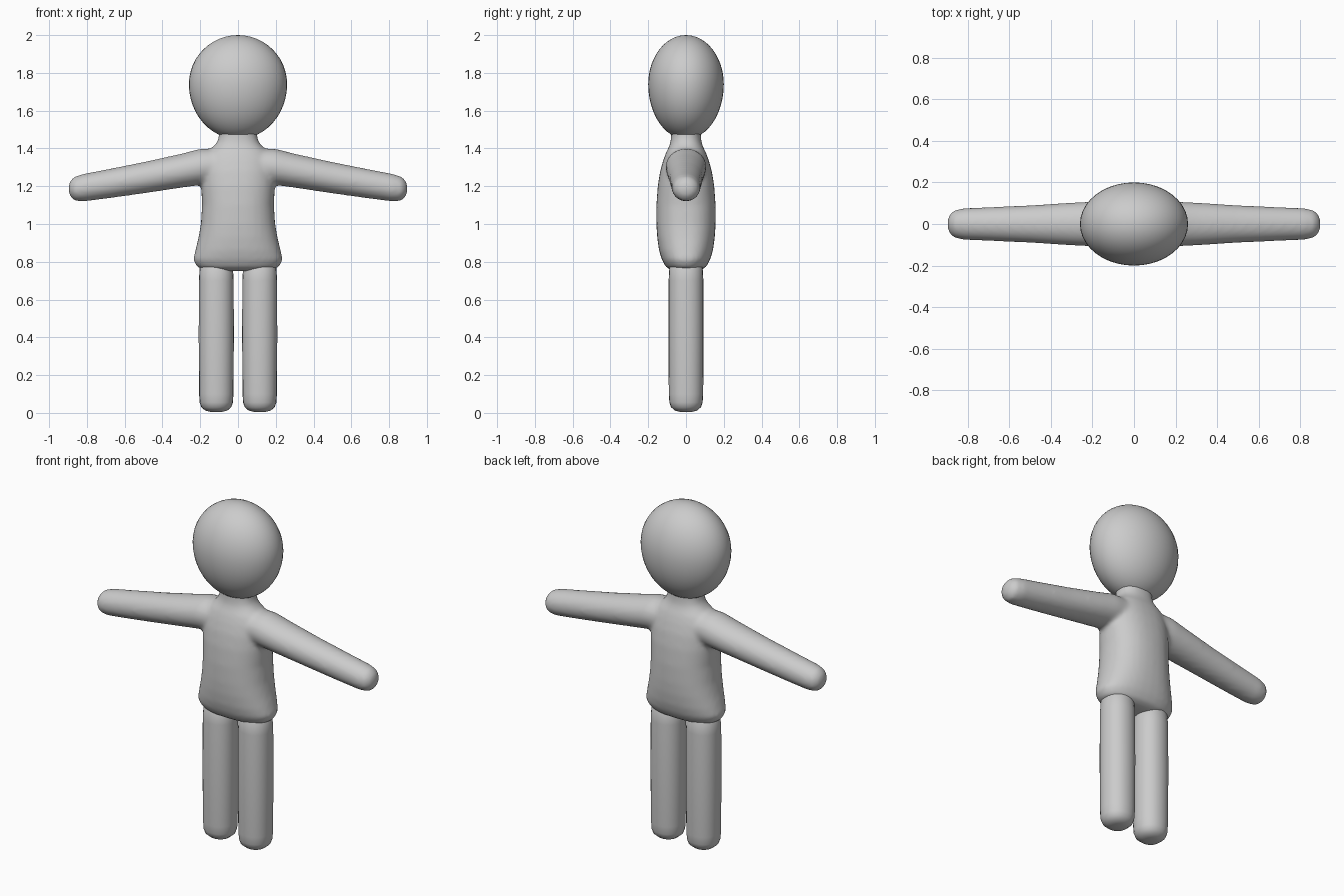
import bpy, bmesh, math
from mathutils import Vector

if "Cube" in bpy.data.objects:
    bpy.data.objects.remove(bpy.data.objects["Cube"])

grey = bpy.data.materials.new("plain grey")
grey.diffuse_color = (0.6, 0.6, 0.6, 1)
grey.use_nodes = True
grey.node_tree.nodes["Principled BSDF"].inputs["Base Color"].default_value = grey.diffuse_color


def loft(bm, rings, axis="z", power=2.0, sides=32):
    """Skin rings of (centre, half size a, half size b) and close both ends."""
    loops = []
    for c, a, b in rings:
        loop = []
        for i in range(sides):
            t = 2 * math.pi * i / sides
            u = math.copysign(abs(math.cos(t)) ** (2 / power), math.cos(t)) * a
            v = math.copysign(abs(math.sin(t)) ** (2 / power), math.sin(t)) * b
            off = Vector((u, v, 0)) if axis == "z" else Vector((0, u, v))
            loop.append(bm.verts.new(Vector(c) + off))
        loops.append(loop)
    for p, q in zip(loops, loops[1:]):
        for i in range(sides):
            j = (i + 1) % sides
            bm.faces.new((p[i], p[j], q[j], q[i]))
    bm.faces.new(loops[0][::-1])
    bm.faces.new(loops[-1])


def finish(bm, name):
    bmesh.ops.recalc_face_normals(bm, faces=bm.faces)
    me = bpy.data.meshes.new(name)
    bm.to_mesh(me)
    bm.free()
    me.materials.append(grey)
    for p in me.polygons:
        p.use_smooth = True
    ob = bpy.data.objects.new(name, me)
    bpy.context.collection.objects.link(ob)
    return ob


# Torso and neck: (height, half width, half depth)
torso = [(0.75, 0.10, 0.05), (0.755, 0.16, 0.075), (0.77, 0.215, 0.105), (0.81, 0.238, 0.128),
         (0.86, 0.226, 0.143), (0.93, 0.209, 0.153), (1.0, 0.197, 0.157), (1.1, 0.19, 0.157),
         (1.2, 0.195, 0.15), (1.28, 0.195, 0.137), (1.34, 0.185, 0.12), (1.38, 0.165, 0.105),
         (1.405, 0.135, 0.092), (1.43, 0.112, 0.083), (1.46, 0.102, 0.079), (1.52, 0.10, 0.078)]
bm = bmesh.new()
loft(bm, [((0, 0, z), a, b) for z, a, b in torso], power=2.3)

# Arms: (distance from centre, height, half depth, half height)
arm = [(0.05, 1.312, 0.10, 0.09), (0.2, 1.302, 0.108, 0.096), (0.3, 1.282, 0.103, 0.09),
       (0.5, 1.245, 0.09, 0.083), (0.7, 1.211, 0.081, 0.077), (0.82, 1.192, 0.076, 0.073),
       (0.865, 1.187, 0.066, 0.064), (0.885, 1.187, 0.048, 0.046), (0.897, 1.187, 0.02, 0.02)]
for s in (1, -1):
    loft(bm, [((s * x, 0, z), a, b) for x, z, a, b in arm], axis="x")
body = finish(bm, "torso_and_arms")

# Fuse the arms into the torso with soft joints
fuse = body.modifiers.new("fuse", "REMESH")
fuse.mode = "VOXEL"
fuse.voxel_size = 0.012
fuse.use_smooth_shade = True
soften = body.modifiers.new("soften", "SMOOTH")
soften.factor = 0.5
soften.iterations = 8

# Legs: (height, radius), rounded at both ends
leg = [(0.005, 0.03), (0.012, 0.058), (0.03, 0.079), (0.055, 0.088), (0.1, 0.091),
       (0.4, 0.093), (0.7, 0.092), (0.77, 0.088), (0.80, 0.07)]
for s, side in ((1, "left"), (-1, "right")):
    bm = bmesh.new()
    loft(bm, [((s * 0.115, 0, z), r, r) for z, r in leg], power=2.15, sides=24)
    finish(bm, side + "_leg")

# Head: egg, fuller above and longer below
bm = bmesh.new()
bmesh.ops.create_uvsphere(bm, u_segments=40, v_segments=24, radius=1)
for v in bm.verts:
    v.co = (v.co.x * 0.26, v.co.y * 0.2, 1.74 + v.co.z * (0.26 if v.co.z > 0 else 0.29))
finish(bm, "head")
